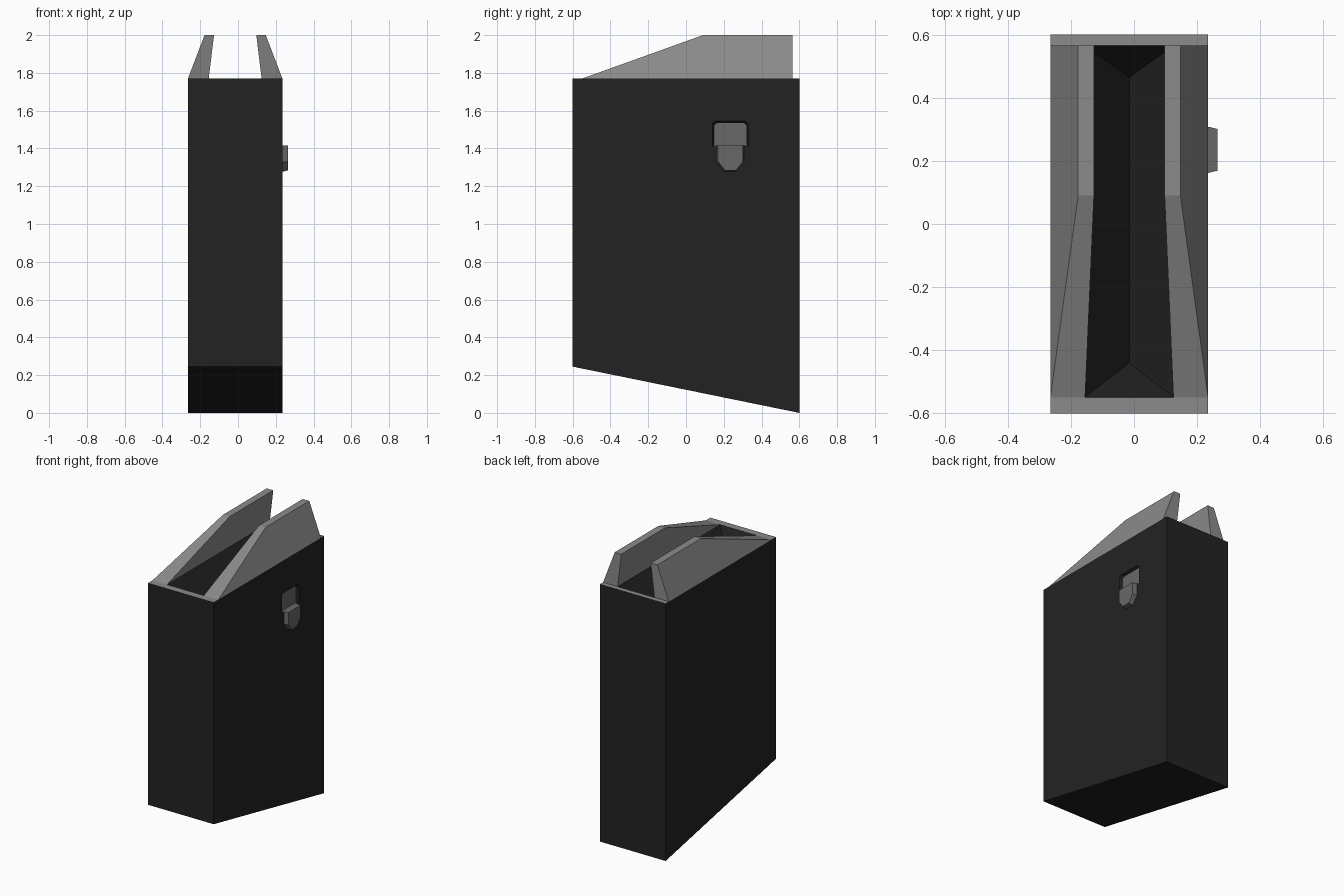
import bpy, bmesh

if "Cube" in bpy.data.objects:
    bpy.data.objects.remove(bpy.data.objects["Cube"])

CX = -0.015          # centre plane of the box (the catch sticks out on +x)
HW = 0.25            # half width of the box
TOP = 1.77


def mat(name, v):
    m = bpy.data.materials.new(name)
    m.diffuse_color = (v, v, v, 1)
    m.use_nodes = True
    m.node_tree.nodes["Principled BSDF"].inputs["Base Color"].default_value = m.diffuse_color
    return m


BLACK = mat("black_metal", 0.0165)
GREY = mat("light_grey_metal", 0.26)
MID = mat("mid_grey_metal", 0.14)


def make(name, verts, faces, mats, rule=None):
    bm = bmesh.new()
    vs = [bm.verts.new(v) for v in verts]
    for f in faces:
        bm.faces.new([vs[i] for i in f])
    bmesh.ops.recalc_face_normals(bm, faces=bm.faces)
    if rule:
        for f in bm.faces:
            f.material_index = rule(f)
    me = bpy.data.meshes.new(name)
    bm.to_mesh(me)
    bm.free()
    for m in mats:
        me.materials.append(m)
    ob = bpy.data.objects.new(name, me)
    bpy.context.collection.objects.link(ob)
    return ob


def loft(name, a, b, mats):
    """Closed solid between two matching outlines."""
    n = len(a)
    faces = [list(range(n)), list(range(n, 2 * n))]
    faces += [[i, (i + 1) % n, n + (i + 1) % n, n + i] for i in range(n)]
    return make(name, a + b, faces, mats)


# box body with slanted base, flat rim and V-shaped hollow
def ring(hw, y0, y1, z0, z1):
    return [(CX - hw, y0, z0), (CX + hw, y0, z0), (CX + hw, y1, z1), (CX - hw, y1, z1)]


verts = ring(HW, -0.6, 0.6, 0.245, 0) + ring(HW, -0.6, 0.6, TOP, TOP)
verts += ring(0.142, -0.55, 0.565, TOP, TOP)
verts += [(CX, -0.44, TOP - 0.2), (CX, 0.465, TOP - 0.2)]
faces = [[0, 1, 2, 3], [8, 9, 12], [9, 10, 13, 12], [10, 11, 13], [11, 8, 12, 13]]
for i in range(4):
    j = (i + 1) % 4
    faces += [[i, j, 4 + j, 4 + i], [4 + i, 4 + j, 8 + j, 8 + i]]
body = make("box_body", verts, faces, [BLACK, GREY],
            lambda f: int(all(abs(v.co.z - TOP) < 1e-4 for v in f.verts)))

# feed lips, mirrored about the centre plane
for s, side in ((-1, "left"), (1, "right")):
    def section(y):
        return [(CX + s * x, y, z) for x, z in
                ((0.25, TOP), (0.14, TOP), (0.112, 2.0), (0.162, 2.0))]
    v = section(0.565) + section(0.09) + [(CX + s * 0.25, -0.55, TOP), (CX + s * 0.14, -0.55, TOP)]
    make(side + "_feed_lip", v,
         [[0, 1, 2, 3], [3, 2, 6, 7], [7, 6, 9, 8], [0, 3, 7], [0, 7, 8],
          [1, 2, 6], [1, 6, 9], [0, 1, 9, 8]], [GREY])


# recess in the right wall
def pocket(x, d):
    c = 0.015
    y0, y1, z0, z1 = 0.14 + d, 0.33 - d, 1.41, 1.545 - d
    return [(x, y0, z0), (x, y1, z0), (x, y1, z1 - c), (x, y1 - c, z1),
            (x, y0 + c, z1), (x, y0, z1 - c)]


WALL = CX + HW
cutter = loft("recess_cutter", pocket(WALL + 0.01, -0.004), pocket(WALL - 0.02, 0.008), [BLACK])
mod = body.modifiers.new("recess", 'BOOLEAN')
mod.object = cutter
mod.operation = 'DIFFERENCE'
mod.solver = 'EXACT'
bpy.context.view_layer.update()
cut = bpy.data.meshes.new_from_object(body.evaluated_get(bpy.context.evaluated_depsgraph_get()))
body.modifiers.clear()
body.data = cut
bpy.data.objects.remove(cutter)
loft("recess_plate", pocket(WALL - 0.021, 0.009), pocket(WALL - 0.017, 0.009), [MID])


# catch tab below the recess, with bevelled edges
def tab(x, d):
    return [(x, 0.157 + d, 1.415), (x, 0.157 + d, 1.325 + d / 2), (x, 0.2 + d / 2, 1.272 + d),
            (x, 0.27 - d / 2, 1.272 + d), (x, 0.313 - d, 1.325 + d / 2), (x, 0.313 - d, 1.415)]


loft("catch_tab", tab(WALL - 0.02, 0), tab(0.265, 0.012), [MID])
